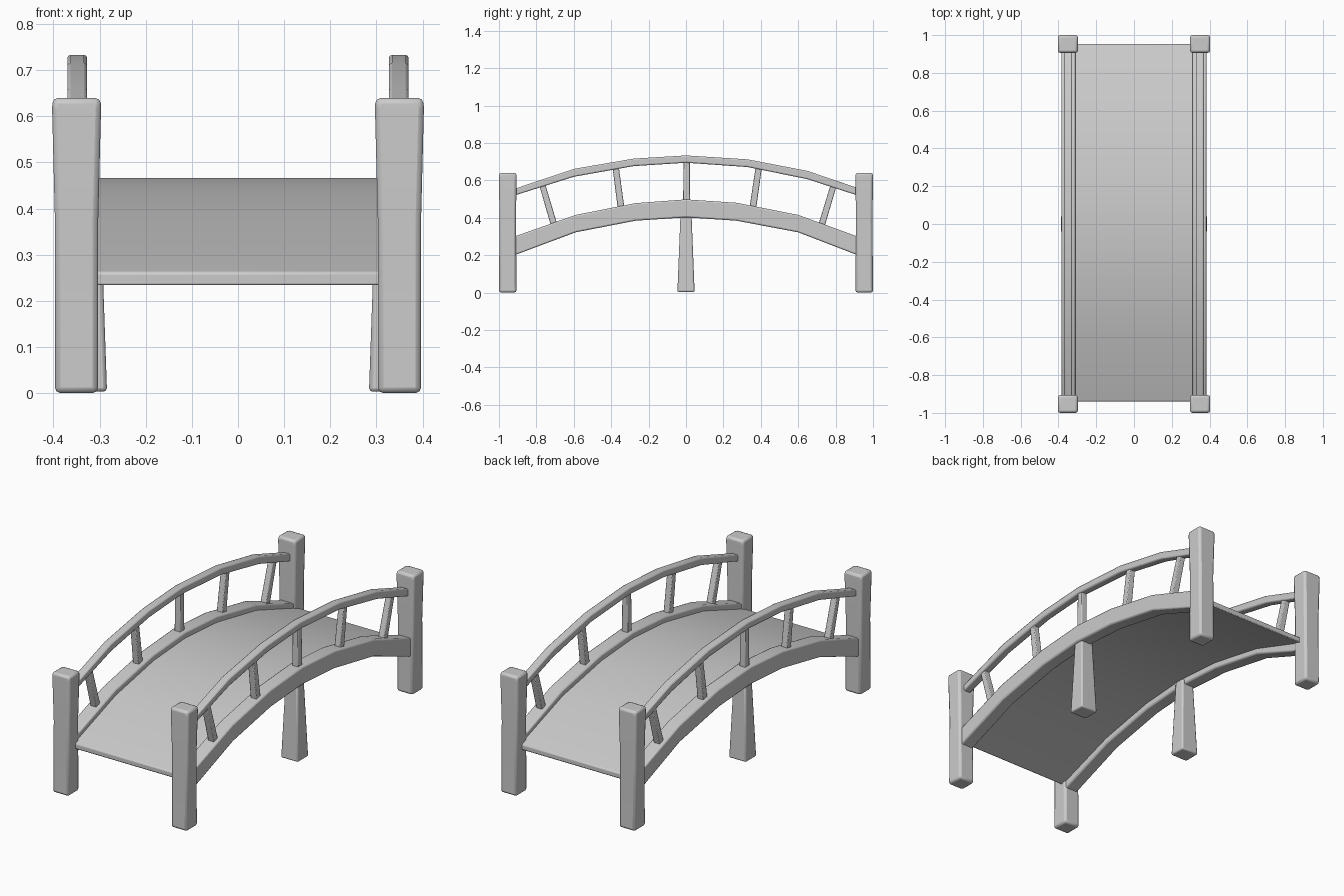
import bpy, bmesh
from mathutils import Vector

if "Cube" in bpy.data.objects:
    bpy.data.objects.remove(bpy.data.objects["Cube"])


def loft(name, sections, bevel=0.008, mirror=True):
    """Join four-cornered sections into a closed solid with softened edges."""
    bm = bmesh.new()
    rings = [[bm.verts.new(p) for p in s] for s in sections]
    for a, b in zip(rings, rings[1:]):
        for i in range(4):
            j = (i + 1) % 4
            bm.faces.new((a[i], a[j], b[j], b[i]))
    bm.faces.new(rings[0])
    bm.faces.new(rings[-1])
    bmesh.ops.recalc_face_normals(bm, faces=bm.faces)
    me = bpy.data.meshes.new(name)
    bm.to_mesh(me)
    bm.free()
    ob = bpy.data.objects.new(name, me)
    bpy.context.collection.objects.link(ob)
    if bevel:
        mod = ob.modifiers.new("Soft edges", 'BEVEL')
        mod.width, mod.segments = bevel, 2
        mod.limit_method, mod.angle_limit = 'ANGLE', 0.8
    if mirror:
        ob.modifiers.new("Other side", 'MIRROR').use_mirror_merge = False
    bpy.context.view_layer.objects.active = ob
    ob.select_set(True)
    bpy.ops.object.shade_smooth_by_angle(angle=0.6)
    ob.select_set(False)
    return ob


def arch(name, path, x0, x1, bevel, mirror=True):
    """Sweep a rectangle along (y, bottom z, top z) stations."""
    return loft(name, [[(x0, y, b), (x1, y, b), (x1, y, t), (x0, y, t)]
                       for y, b, t in path], bevel, mirror)


def column(name, levels, bevel):
    """Upright or leaning bar from (x, y, z, half width x, half width y) levels."""
    return loft(name, [[(x - w, y - d, z), (x + w, y - d, z),
                        (x + w, y + d, z), (x - w, y + d, z)]
                       for x, y, z, w, d in levels], bevel)


# Corner posts, slightly waisted
for label, y in (("front", -0.953), ("back", 0.953)):
    column(label + "_post", [(0.35, y, 0.0, 0.047, 0.047),
                             (0.35, y, 0.38, 0.047, 0.044),
                             (0.35, y, 0.615, 0.053, 0.047),
                             (0.35, y, 0.64, 0.052, 0.046)], 0.012)

# Middle legs, tapering upwards
column("middle_leg", [(0.335, 0, 0.003, 0.051, 0.046),
                      (0.335, 0, 0.43, 0.036, 0.029)], 0.008)

# Arched side beams
beam = [(-0.93, 0.195, 0.295), (-0.59, 0.322, 0.415), (-0.27, 0.384, 0.478),
        (0, 0.402, 0.498), (0.27, 0.384, 0.48), (0.60, 0.322, 0.415),
        (0.93, 0.195, 0.295)]
arch("side_beam", beam, 0.310, 0.384, 0.008)

# Arched handrails
rail = [(-0.93, 0.515, 0.55), (-0.60, 0.619, 0.661), (-0.28, 0.676, 0.716),
        (0, 0.694, 0.733), (0.33, 0.671, 0.712), (0.65, 0.606, 0.65),
        (0.93, 0.515, 0.555)]
arch("handrail", rail, 0.327, 0.370, 0.007)

# Deck between the beams
deck = [(-0.94, 0.232, 0.262), (-0.59, 0.353, 0.384), (-0.27, 0.416, 0.447),
        (0, 0.435, 0.466), (0.27, 0.416, 0.447), (0.60, 0.353, 0.384),
        (0.953, 0.232, 0.262)]
arch("deck", deck, -0.325, 0.325, 0.006, mirror=False)

# Balusters fanning outwards: bottom y, z and top y, z
for i, (y0, z0, y1, z1) in enumerate([(-0.705, 0.36, -0.768, 0.575),
                                      (-0.347, 0.45, -0.376, 0.67),
                                      (0.003, 0.48, 0.003, 0.705),
                                      (0.357, 0.45, 0.389, 0.67),
                                      (0.725, 0.36, 0.788, 0.57)]):
    column(f"baluster_{i + 1}", [(0.348, y0, z0, 0.018, 0.018),
                                 (0.348, y1, z1, 0.016, 0.017)], 0.004)
